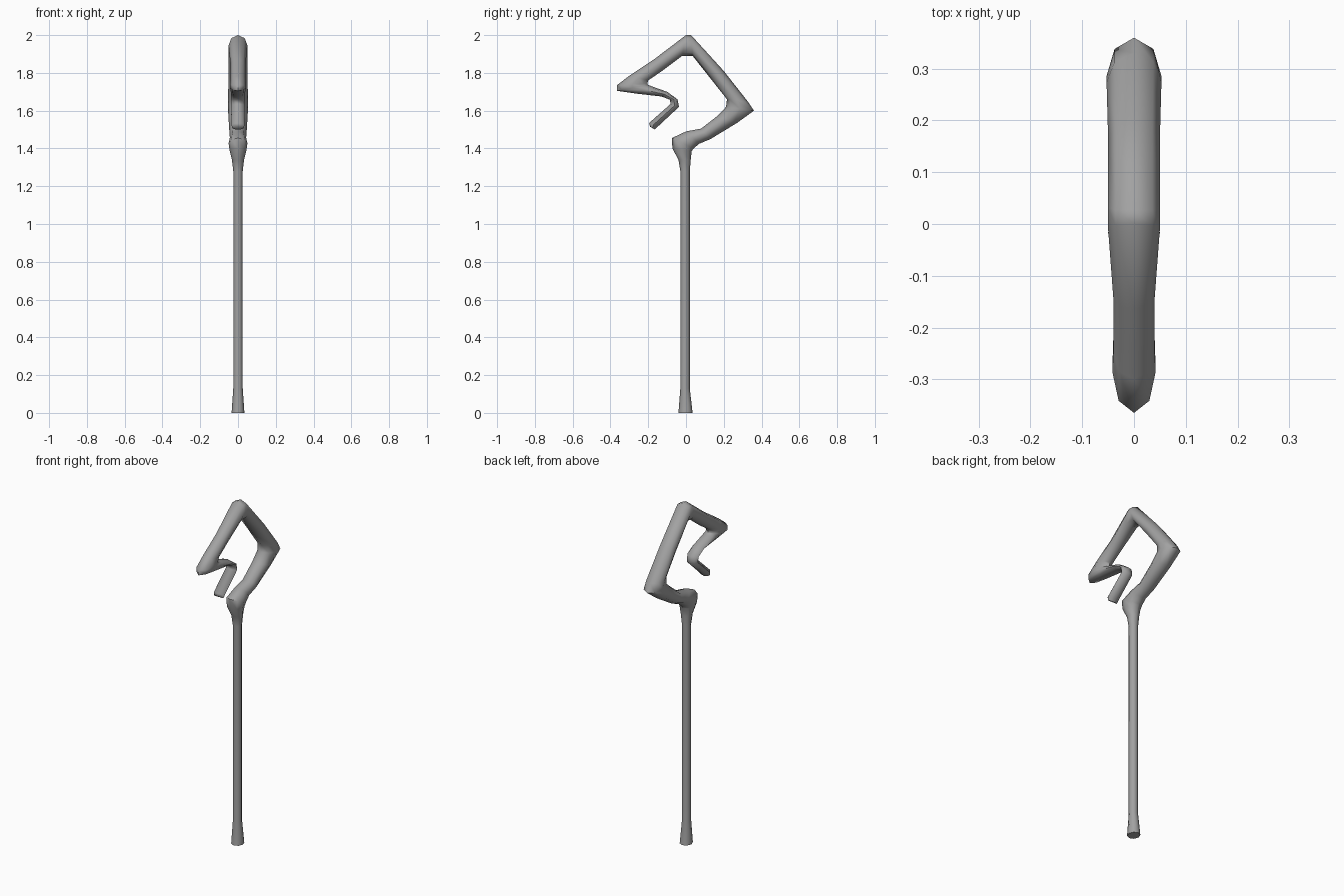
import bpy
import bmesh
from math import cos, sin, pi
from mathutils import Vector

cube = bpy.data.objects.get("Cube")
if cube:
    bpy.data.objects.remove(cube, do_unlink=True)

SIDES = 8

grey = bpy.data.materials.new("plain_grey")
grey.use_nodes = True
colour = (0.36, 0.36, 0.36, 1)
grey.diffuse_color = colour
grey.node_tree.nodes["Principled BSDF"].inputs["Base Color"].default_value = colour


def tube(name, sections):
    """Loft eight-sided rings; a section is inner y, z, outer y, z, half width in x."""
    bm = bmesh.new()
    rings = []
    for iy, iz, oy, oz, half in sections:
        inner, outer = Vector((0, iy, iz)), Vector((0, oy, oz))
        mid, arm = (inner + outer) / 2, (outer - inner) / 2
        ring = []
        for i in range(SIDES):
            a = 2 * pi * i / SIDES
            ring.append(bm.verts.new(mid + arm * cos(a) + Vector((half * sin(a), 0, 0))))
        rings.append(ring)
    for low, high in zip(rings, rings[1:]):
        for i in range(SIDES):
            j = (i + 1) % SIDES
            bm.faces.new((low[i], low[j], high[j], high[i]))
    bm.faces.new(rings[0][::-1])
    bm.faces.new(rings[-1])
    bmesh.ops.recalc_face_normals(bm, faces=bm.faces)
    mesh = bpy.data.meshes.new(name)
    bm.to_mesh(mesh)
    bm.free()
    mesh.materials.append(grey)
    obj = bpy.data.objects.new(name, mesh)
    bpy.context.collection.objects.link(obj)
    bpy.ops.object.select_all(action="DESELECT")
    obj.select_set(True)
    bpy.context.view_layer.objects.active = obj
    bpy.ops.object.shade_smooth_by_angle(angle=pi / 3)


# Straight shaft with a flared foot
foot = [(-.04, 0, .035, 0, .034), (-.03, .13, .02, .13, .025)]
# Swollen collar that bends back into the head
collar = [(-.03, 1.28, .02, 1.28, .025), (-.04, 1.34, .025, 1.34, .032),
          (-.072, 1.40, .03, 1.385, .045), (-.075, 1.455, .04, 1.40, .05),
          (0, 1.49, .07, 1.425, .043), (.08, 1.505, .13, 1.45, .045)]
# Pointed back corner, then the arm up to the peak
back_arm = [(.17, 1.575, .27, 1.535, .05), (.212, 1.62, .36, 1.60, .053),
            (.217, 1.66, .33, 1.645, .053), (.13, 1.77, .20, 1.81, .05),
            (.035, 1.89, .027, 2, .05)]
# Arm down to the front corner
front_arm = [(-.02, 1.89, 0, 2, .05), (-.12, 1.815, -.165, 1.875, .04),
             (-.20, 1.76, -.30, 1.785, .04), (-.205, 1.742, -.365, 1.735, .042)]
# Thin spur curling back inside the head
spur = [(-.20, 1.737, -.365, 1.705, .042), (-.185, 1.73, -.26, 1.69, .04),
        (-.10, 1.70, -.13, 1.675, .036), (-.045, 1.66, -.085, 1.658, .036),
        (-.037, 1.62, -.082, 1.635, .035), (-.15, 1.515, -.195, 1.535, .035),
        (-.165, 1.50, -.19, 1.515, .03)]

tube("hooked_staff", foot + collar + back_arm + front_arm + spur)
